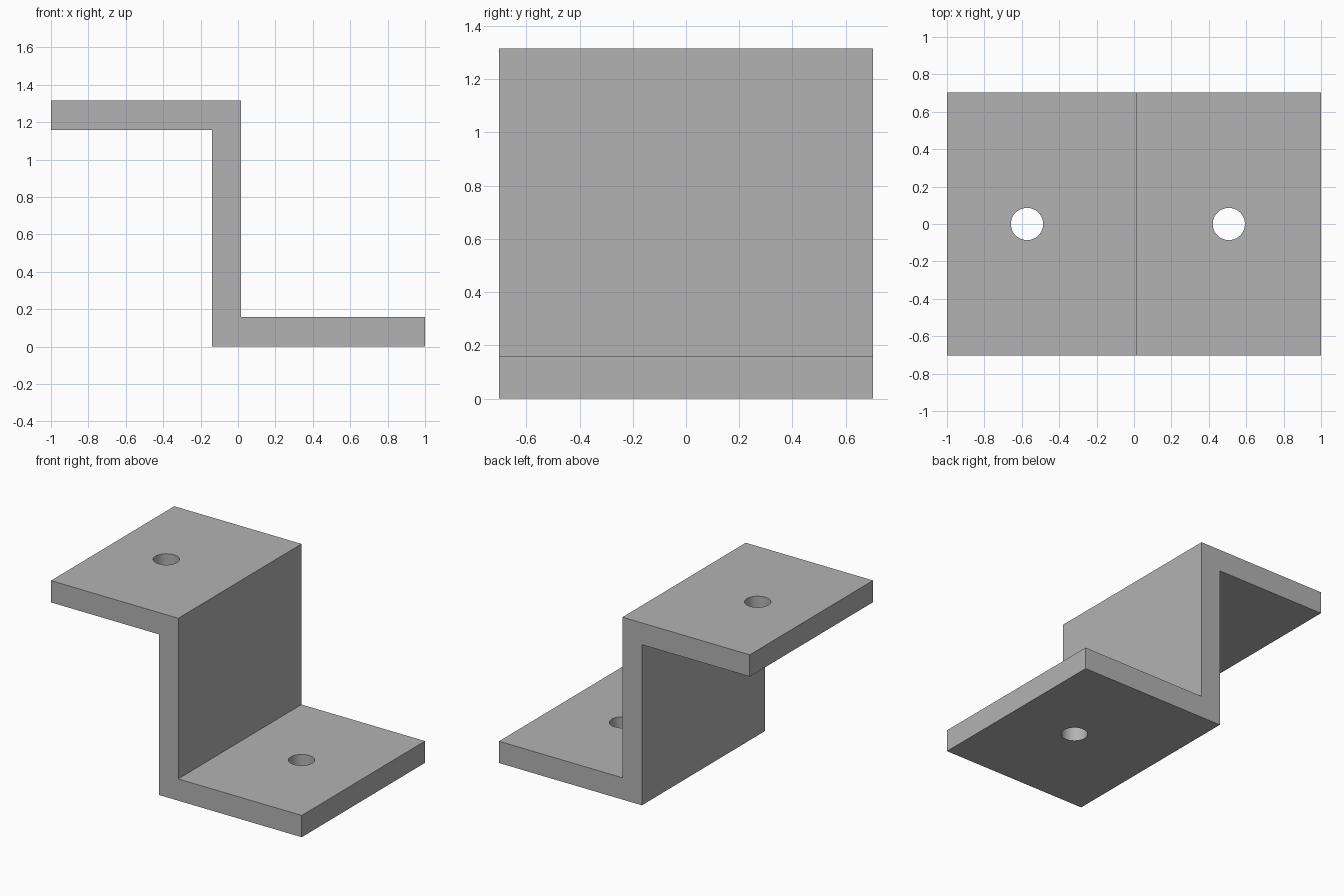
import bpy
import bmesh
import math

cube = bpy.data.objects.get("Cube")
if cube:
    bpy.data.objects.remove(cube, do_unlink=True)

TOP = 1.315             # overall height
THICK = 0.157           # sheet thickness
DEPTH = 1.404           # length along y
WALL_L, WALL_R = -0.14, 0.015
HOLE_RADIUS = 0.086

grey = bpy.data.materials.new("plain_grey")
grey.use_nodes = True
colour = (0.45, 0.45, 0.45, 1)
grey.diffuse_color = colour
grey.node_tree.nodes["Principled BSDF"].inputs["Base Color"].default_value = colour

# Z-shaped bracket: profile extruded along y
profile = [(-1, TOP), (-1, TOP - THICK), (WALL_L, TOP - THICK), (WALL_L, 0),
           (1, 0), (1, THICK), (WALL_R, THICK), (WALL_R, TOP)]
bm = bmesh.new()
face = bm.faces.new([bm.verts.new((x, -DEPTH / 2, z)) for x, z in profile])
extruded = bmesh.ops.extrude_face_region(bm, geom=[face])["geom"]
bmesh.ops.translate(bm, vec=(0, DEPTH, 0),
                    verts=[g for g in extruded if isinstance(g, bmesh.types.BMVert)])
bmesh.ops.recalc_face_normals(bm, faces=bm.faces)
mesh = bpy.data.meshes.new("z_bracket")
bm.to_mesh(mesh)
bm.free()
mesh.materials.append(grey)
bracket = bpy.data.objects.new("z_bracket", mesh)
bpy.context.collection.objects.link(bracket)


def drill(x, z):
    """Cut a vertical bolt hole through the flange centred at height z."""
    bpy.ops.mesh.primitive_cylinder_add(vertices=64, radius=HOLE_RADIUS,
                                        depth=THICK * 2, location=(x, 0, z))
    cutter = bpy.context.object
    cutter.name = "hole_cutter"
    cutter.hide_render = True
    cutter.data.materials.append(grey)
    bpy.ops.object.select_all(action="DESELECT")
    bracket.select_set(True)
    bpy.context.view_layer.objects.active = bracket
    cut = bracket.modifiers.new("bolt_hole", "BOOLEAN")
    cut.operation = "DIFFERENCE"
    cut.solver = "EXACT"
    cut.object = cutter
    bpy.ops.object.modifier_apply(modifier=cut.name)
    bpy.data.objects.remove(cutter, do_unlink=True)


# Bolt holes in the upper and lower flanges
drill(-0.572, TOP - THICK / 2)
drill(0.507, THICK / 2)

bpy.ops.object.shade_smooth_by_angle(angle=math.radians(30))
